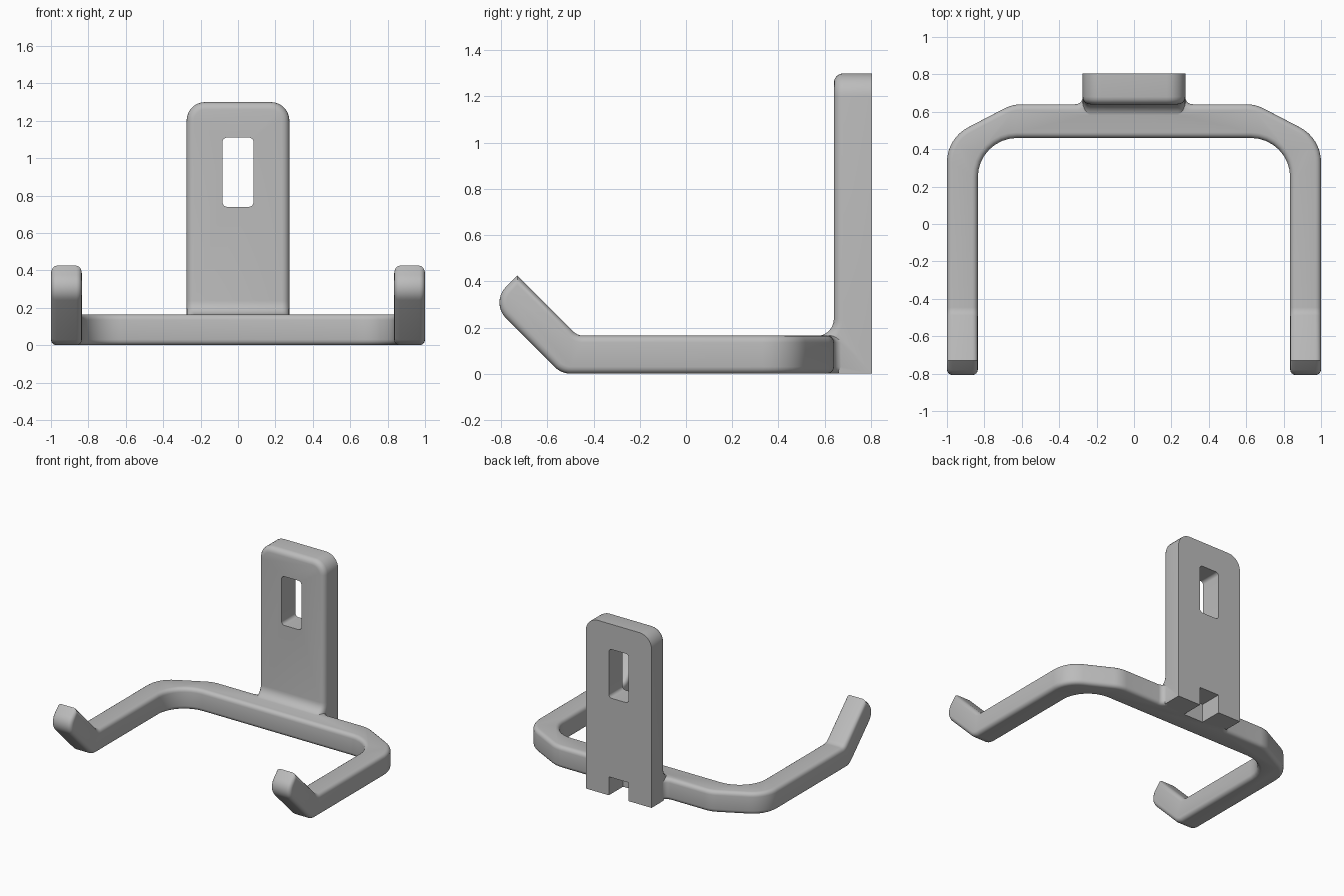
import bpy, bmesh, math
from mathutils import Vector

cube = bpy.data.objects.get("Cube")
if cube:
    bpy.data.objects.remove(cube, do_unlink=True)

AXES = {"x": lambda u, v, w: (w, u, v),
        "y": lambda u, v, w: (u, w, v),
        "z": lambda u, v, w: (u, v, w)}


def rounded(corners, steps=8):
    """Turn (u, v, radius) corners into an outline with arc corners."""
    out = []
    for i, (u, v, r) in enumerate(corners):
        p = Vector((u, v))
        if not r:
            out.append(p)
            continue
        a = (Vector(corners[i - 1][:2]) - p).normalized()
        b = (Vector(corners[(i + 1) % len(corners)][:2]) - p).normalized()
        half = a.angle(b) / 2
        centre = p + (a + b).normalized() * (r / math.sin(half))
        start = p + a * (r / math.tan(half)) - centre
        end = p + b * (r / math.tan(half)) - centre
        sweep = math.pi - 2 * half
        for k in range(steps + 1):
            t = k / steps
            out.append(centre + (start * math.sin((1 - t) * sweep)
                                 + end * math.sin(t * sweep)) / math.sin(sweep))
    return out


def prism(name, corners, axis, low, high):
    """Extrude a rounded outline along an axis."""
    bm = bmesh.new()
    verts = [bm.verts.new(AXES[axis](p.x, p.y, low)) for p in rounded(corners)]
    face = bm.faces.new(verts)
    new = bmesh.ops.extrude_face_region(bm, geom=[face])["geom"]
    shift = Vector(AXES[axis](0, 0, high - low))
    bmesh.ops.translate(bm, vec=shift, verts=[g for g in new if isinstance(g, bmesh.types.BMVert)])
    bmesh.ops.recalc_face_normals(bm, faces=bm.faces)
    mesh = bpy.data.meshes.new(name)
    bm.to_mesh(mesh)
    bm.free()
    obj = bpy.data.objects.new(name, mesh)
    bpy.context.collection.objects.link(obj)
    return obj


def combine(obj, other, operation):
    """Apply a boolean and remove the helper."""
    mod = obj.modifiers.new("combine", "BOOLEAN")
    mod.operation, mod.object, mod.solver = operation, other, "EXACT"
    bpy.context.view_layer.update()
    graph = bpy.context.evaluated_depsgraph_get()
    mesh = bpy.data.meshes.new_from_object(obj.evaluated_get(graph))
    obj.modifiers.clear()
    obj.data = mesh
    bpy.data.objects.remove(other, do_unlink=True)


def soften(obj, width, rule):
    """Round the sharp edges that pass the rule."""
    bm = bmesh.new()
    bm.from_mesh(obj.data)
    bmesh.ops.remove_doubles(bm, verts=bm.verts, dist=0.0005)
    bmesh.ops.dissolve_limit(bm, angle_limit=0.01, verts=bm.verts, edges=bm.edges)
    edges = []
    for e in bm.edges:
        a, b = (v.co for v in e.verts)
        if e.calc_face_angle(0) > math.radians(40) and rule((a + b) / 2, (b - a).normalized()):
            edges.append(e)
    bmesh.ops.bevel(bm, geom=edges, offset=width, offset_type="OFFSET", segments=4,
                    profile=0.5, affect="EDGES", clamp_overlap=False)
    bm.to_mesh(obj.data)
    bm.free()


def mirrored(half):
    return half + [(-u, v, r) for u, v, r in reversed(half)]


# Hook frame: plan outline trimmed by the bent arm profile
plan = mirrored([(0.274, 0.74, 0), (0.274, 0.64, 0.04), (0.65, 0.64, 0.2), (1, 0.458, 0.21),
                 (1, -1, 0), (0.835, -1, 0), (0.835, 0.46, 0.21)])
arm_side = [(1, 0, 0), (1, 0.165, 0), (-0.47, 0.165, 0.06), (-0.73, 0.425, 0),
            (-0.847, 0.308, 0.095), (-0.539, 0, 0.1)]
hook = prism("wall_hook", plan, "z", -0.1, 0.6)
combine(hook, prism("arm_trim", arm_side, "x", -1.2, 1.2), "INTERSECT")
soften(hook, 0.03, lambda m, d: not (abs(d.x) > 0.99 and m.y < -0.3))

# Back plate with a fillet running onto the frame
plate_front = mirrored([(0.275, 0, 0), (0.275, 1.3, 0.1)])
plate_side = [(0.805, -0.1, 0), (0.805, 1.4, 0), (0.64, 1.4, 0), (0.64, 0.163, 0.075),
              (0.52, 0.163, 0), (0.52, 0.05, 0), (0.66, 0.05, 0), (0.66, -0.1, 0)]
plate = prism("back_plate", plate_front, "y", 0.4, 1)
combine(plate, prism("plate_trim", plate_side, "x", -0.6, 0.6), "INTERSECT")
soften(plate, 0.04, lambda m, d: m.y < 0.7 and m.z > 0.11)
combine(hook, plate, "UNION")

# Screw slot and bottom notch
slot = mirrored([(0.083, 0.74, 0.025), (0.083, 1.11, 0.025)])
combine(hook, prism("slot_cutter", slot, "y", 0.3, 1.2), "DIFFERENCE")
notch = mirrored([(0.083, -0.1, 0), (0.083, 0.14, 0)])
combine(hook, prism("notch_cutter", notch, "y", 0.635, 1.2), "DIFFERENCE")

# Grey finish
grey = bpy.data.materials.new("plain_grey")
grey.use_nodes = True
colour = (0.5, 0.5, 0.5, 1)
grey.diffuse_color = colour
grey.node_tree.nodes["Principled BSDF"].inputs["Base Color"].default_value = colour
hook.data.materials.clear()
hook.data.materials.append(grey)

bpy.ops.object.select_all(action="DESELECT")
hook.select_set(True)
bpy.context.view_layer.objects.active = hook
bpy.ops.object.shade_smooth_by_angle(angle=math.radians(30))
